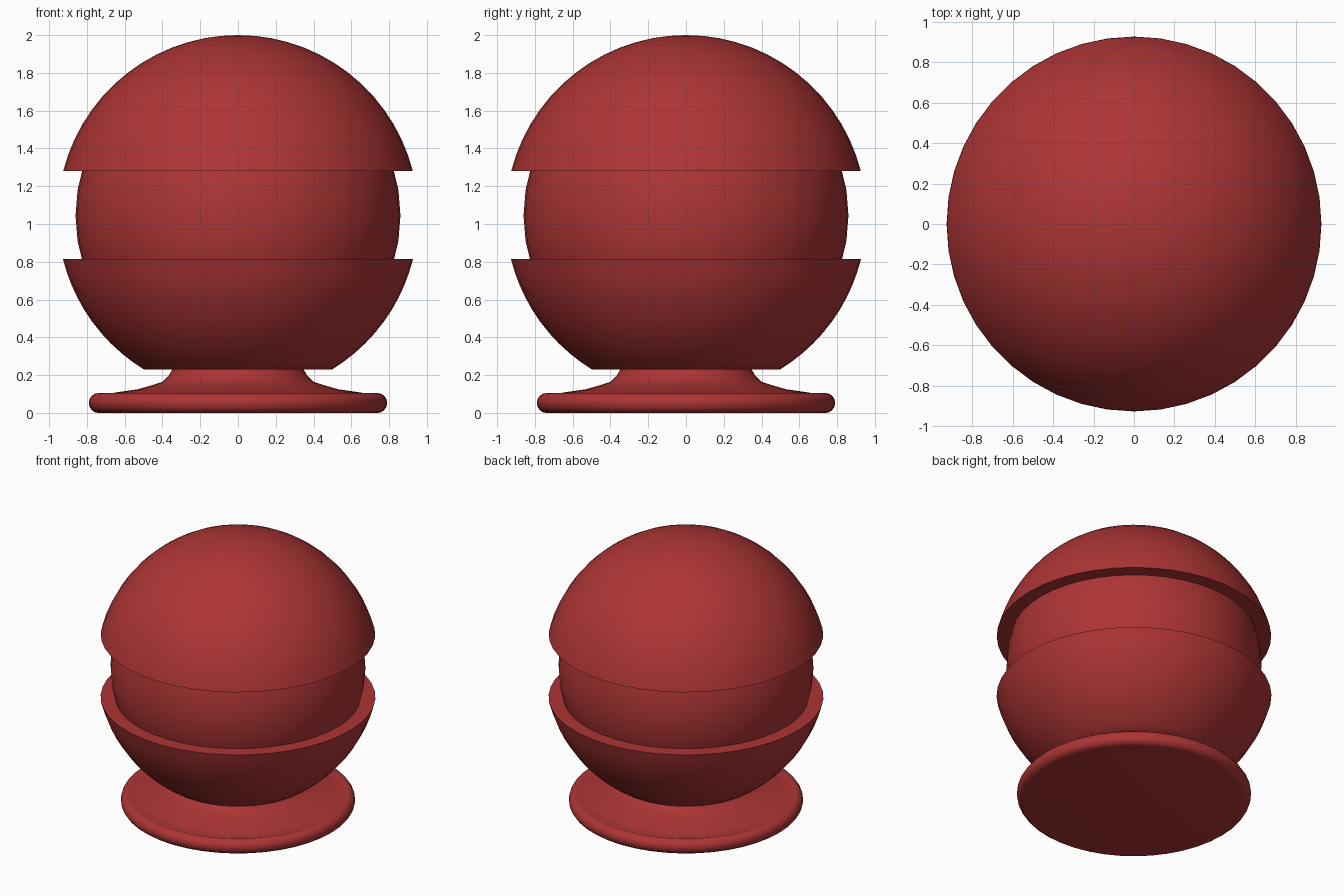
import bpy
import bmesh
from math import sin, cos, asin, pi, radians

cube = bpy.data.objects.get("Cube")
if cube:
    bpy.data.objects.remove(cube, do_unlink=True)

SEGMENTS = 44
CENTRE = 1.045
OUTER = 0.955
INNER = 0.86
LIP = 0.235  # height of the upper lip above the ball's centre
LOW_LIP = -0.23
BASE_CUT = -0.815

# One red for every part
red = bpy.data.materials.new("deep red")
red.use_nodes = True
colour = (0.42, 0.035, 0.035, 1)
red.diffuse_color = colour
red.node_tree.nodes["Principled BSDF"].inputs["Base Color"].default_value = colour


def arc(radius, low, high, steps):
    """Sphere profile as (radius, height) points; low and high are from the centre."""
    a = asin(low / radius)
    b = asin(high / radius)
    angles = [a + (b - a) * i / steps for i in range(steps + 1)]
    return [(radius * cos(t), CENTRE + radius * sin(t)) for t in angles]


def lathe(name, profile):
    """Spin a profile, listed from bottom to top, about the z axis."""
    bm = bmesh.new()
    verts = [bm.verts.new((r, 0, z)) for r, z in profile]
    edges = [bm.edges.new(pair) for pair in zip(verts, verts[1:])]
    bmesh.ops.spin(bm, geom=verts + edges, cent=(0, 0, 0), axis=(0, 0, 1),
                   angle=2 * pi, steps=SEGMENTS, use_merge=True)
    bmesh.ops.remove_doubles(bm, verts=bm.verts, dist=0.0001)
    bmesh.ops.recalc_face_normals(bm, faces=bm.faces)
    mesh = bpy.data.meshes.new(name)
    bm.to_mesh(mesh)
    bm.free()
    mesh.materials.append(red)
    obj = bpy.data.objects.new(name, mesh)
    bpy.context.collection.objects.link(obj)
    bpy.ops.object.select_all(action="DESELECT")
    obj.select_set(True)
    bpy.context.view_layer.objects.active = obj
    bpy.ops.object.shade_smooth_by_angle(angle=radians(40))


# Inner ball, seen between the two shells
lathe("inner_ball", arc(INNER, -INNER, INNER, 20))

# Upper and lower shells with flat lips reaching into the ball, closed inside
lathe("upper_shell", [(0, CENTRE + LIP)] + arc(OUTER, LIP, OUTER, 14))
lathe("lower_shell", [(0, CENTRE + BASE_CUT)] + arc(OUTER, BASE_CUT, LOW_LIP, 10)
      + [(0, CENTRE + LOW_LIP)])

# Round foot: rolled rim, shallow groove and flared neck
rim = [(0.74 + 0.05 * cos(t), 0.0525 + 0.0525 * sin(t))
       for t in (-pi / 2 + pi * i / 8 for i in range(9))]
neck = [(0.71, 0.095), (0.65, 0.108), (0.53, 0.125), (0.46, 0.145),
        (0.40, 0.165), (0.365, 0.2), (0.345, 0.235), (0, 0.235)]
lathe("foot", [(0, 0)] + rim + neck)
